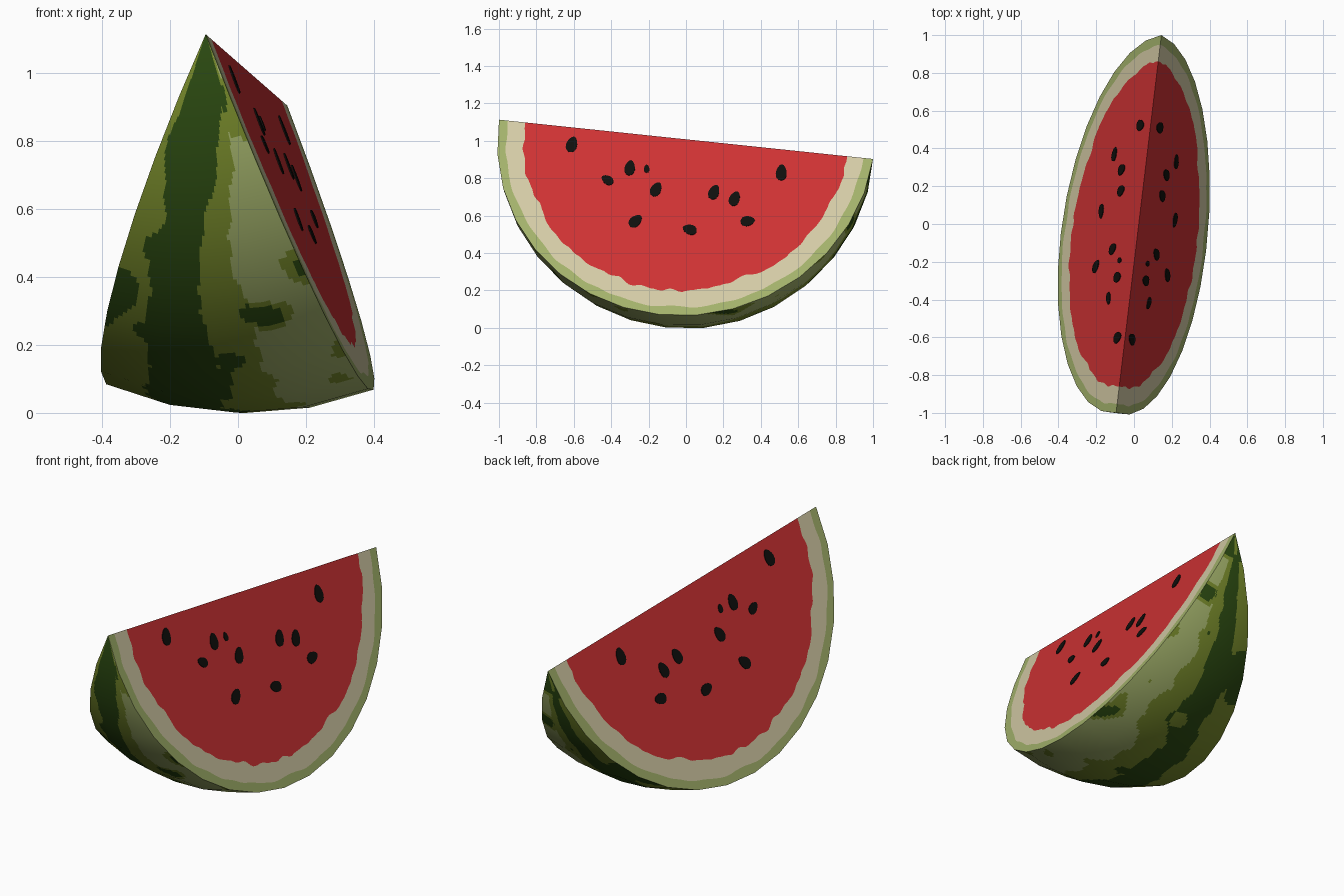
import bpy
from math import sin, cos, pi, radians
from mathutils import Vector, noise

if "Cube" in bpy.data.objects:
    bpy.data.objects.remove(bpy.data.objects["Cube"])

# Wedge frame: ridge direction u, sideways e, downwards d
R = 1.0125
C = Vector((0.025, 0, 1.0077))
u = Vector((0.1185, 0.9877, -0.1037)).normalized()
e = Vector((u.y, -u.x, 0)).normalized()
d = u.cross(e).normalized()
if d.z > 0:
    d = -d
RIGHT, LEFT = radians(21.5), radians(-23.5)
ARC, SLICES = 16, 4            # low-poly divisions of the melon


def material(name, rgb):
    m = bpy.data.materials.new(name)
    m.diffuse_color = (*rgb, 1)
    m.use_nodes = True
    m.node_tree.nodes["Principled BSDF"].inputs["Base Color"].default_value = m.diffuse_color
    return m


DARK = material("dark green", (0.026, 0.072, 0.006))
OLIVE = material("olive green", (0.19, 0.26, 0.025))
LIGHT = material("light green", (0.37, 0.45, 0.15))
CREAM = material("cream", (0.66, 0.60, 0.38))
RED = material("red flesh", (0.62, 0.032, 0.034))
BLACK = material("seed black", (0.005, 0.005, 0.004))


def build(name, verts, faces, mats, idx):
    me = bpy.data.meshes.new(name)
    me.from_pydata(verts, [], faces)
    for m in mats:
        me.materials.append(m)
    me.polygons.foreach_set("material_index", idx)
    me.update()
    ob = bpy.data.objects.new(name, me)
    bpy.context.collection.objects.link(ob)
    return ob


def spoke(a):
    return cos(a) * d + sin(a) * e


def on_face(a, s, h, lift=0.0):
    """Point on a cut face: s along the ridge, h away from it."""
    n = cos(a) * e - sin(a) * d
    return C + s * u + h * spoke(a) + n * (lift if a > 0 else -lift)


# Rind: faceted sphere slice, finely split so the stripes can be coloured
def corner(i, j):
    t, a = pi * i / ARC, LEFT + (RIGHT - LEFT) * j / SLICES
    return R * (cos(t) * u + sin(t) * spoke(a))


def rind_colour(p, f):
    """f runs 0..1 from the left cut to the right cut."""
    q = p + Vector((3.1, 1.7, 5.3))
    wob = 0.10 * noise.noise(q * 4) + 0.05 * noise.noise(q * 11)
    blob = noise.noise(q * 6 + Vector((7, 2, 4)))
    g = f + wob
    tip = min(max((p.z - 0.6) / 0.35, 0), 1) if p.y < 0 else 0
    if g < 0.19 * (1 - 0.5 * tip):
        return 0 if blob > 0.2 else 1
    if g < 0.48 + 0.42 * tip:
        return 1 if blob > 0.5 else 0
    if g < 0.66 + 0.3 * tip:
        return 0 if blob > 0.42 else 1
    return 0 if blob > 0.48 else 1 if blob > 0.28 else 2


SI, SJ = 10, 14
verts, faces, idx = [], [], []
NI, NJ = ARC * SI, SLICES * SJ
for i in range(NI + 1):
    ci = min(i // SI, ARC - 1)
    fi = i / SI - ci
    for j in range(NJ + 1):
        cj = min(j // SJ, SLICES - 1)
        fj = j / SJ - cj
        near = corner(ci, cj).lerp(corner(ci, cj + 1), fj)
        far = corner(ci + 1, cj).lerp(corner(ci + 1, cj + 1), fj)
        verts.append(C + near.lerp(far, fi))
for i in range(NI):
    for j in range(NJ):
        k = i * (NJ + 1) + j
        quad = [k, k + 1, k + NJ + 2, k + NJ + 1]
        if i == 0:
            quad = [k, k + NJ + 2, k + NJ + 1]
        elif i == NI - 1:
            quad = [k, k + 1, k + NJ + 1]
        mid = sum((verts[v] for v in quad), Vector()) / len(quad)
        n = (verts[quad[1]] - verts[quad[0]]).cross(verts[quad[2]] - verts[quad[0]])
        if n.dot(mid - C) < 0:
            quad.reverse()
        faces.append(quad)
        idx.append(rind_colour(mid, (j + 0.5) / NJ))
rind = build("rind", verts, faces, [DARK, OLIVE, LIGHT], idx)
rind.data.polygons.foreach_set("use_smooth", [True] * len(faces))
rind.data.normals_split_custom_set_from_vertices([(v - C).normalized() for v in verts])


# Cut faces: red flesh, cream band and light green skin edge as rings
def cut_face(name, a):
    sub = 10
    n = ARC * sub
    verts, faces, idx = [C.copy()], [], []
    for i in range(n + 1):
        t = pi * i / n
        off = (i % sub) / sub * pi / ARC - pi / ARC / 2
        rim = R * cos(pi / ARC / 2) / cos(off)
        w = Vector((cos(t), sin(t), 0.4))
        flesh = 0.868 + 0.02 * noise.noise(w * 5) + 0.016 * noise.noise(w * 14)
        skin = 0.962 + 0.012 * noise.noise(w * 9)
        for r in (flesh, skin, rim):
            verts.append(on_face(a, r * cos(t), r * sin(t)))
    for i in range(n):
        k = 1 + 3 * i
        faces += [[0, k, k + 3], [k, k + 1, k + 4, k + 3], [k + 1, k + 2, k + 5, k + 4]]
        idx += [0, 1, 2]
    out = (cos(a) * e - sin(a) * d) * (1 if a > 0 else -1)
    if (verts[4] - verts[1]).cross(verts[1] - C).dot(out) > 0:
        faces = [f[::-1] for f in faces]
    build(name, verts, faces, [RED, CREAM, LIGHT], idx)


# Seeds: (y, z) seen from the right, tilt in degrees, size; same on both cuts
SEEDS = [(-.61, .98, 70, 1), (-.42, .79, 150, .8), (-.30, .855, 80, .95),
         (-.21, .85, 90, .5), (-.16, .74, 60, .95), (-.27, .57, 40, .95),
         (.02, .525, 165, .9), (.15, .725, 65, .95), (.26, .69, 65, .95),
         (.33, .57, 8, .9), (.51, .83, 85, 1)]


def to_face(y, z):
    w = spoke(RIGHT)
    det = u.y * w.z - u.z * w.y
    z -= C.z
    return (y * w.z - z * w.y) / det, (u.y * z - u.z * y) / det


def seeds(name, a):
    verts, faces, n = [], [], 14
    out = (cos(a) * e - sin(a) * d) * (1 if a > 0 else -1)
    for y, z, tilt, size in SEEDS:
        k, c, s = len(verts), cos(radians(tilt)), sin(radians(tilt))
        for lift in (0, 0.004):
            for i in range(n):
                t = 2 * pi * i / n
                p = 0.043 * size * cos(t)
                q = 0.029 * size * sin(t) * (1 - 0.2 * cos(t))
                verts.append(on_face(a, *to_face(y + p * c - q * s, z + p * s + q * c), lift))
        new = [list(range(k + n, k + 2 * n))]
        for i in range(n):
            j = (i + 1) % n
            new.append([k + i, k + j, k + n + j, k + n + i])
        if (verts[k + 1] - verts[k]).cross(verts[k + 2] - verts[k]).dot(out) < 0:
            new = [f[::-1] for f in new]
        faces += new
    build(name, verts, faces, [BLACK], [0] * len(faces))


for side, angle in (("right", RIGHT), ("left", LEFT)):
    cut_face("cut_face_" + side, angle)
    seeds("seeds_" + side, angle)
